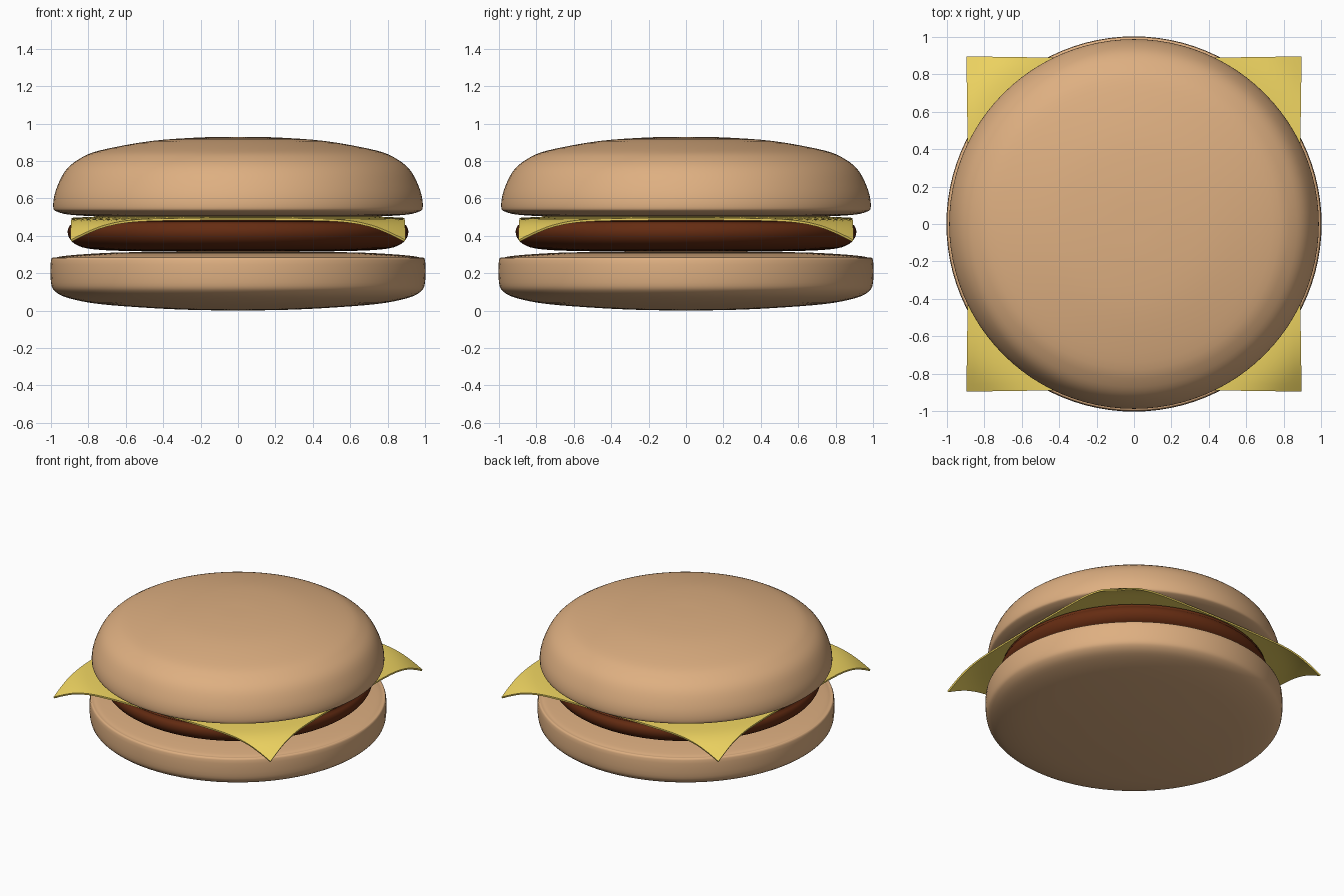
import bpy, bmesh, math
from mathutils import Vector

if "Cube" in bpy.data.objects:
    bpy.data.objects.remove(bpy.data.objects["Cube"])


def material(name, rgb):
    m = bpy.data.materials.new(name)
    m.diffuse_color = (*rgb, 1)
    m.use_nodes = True
    m.node_tree.nodes["Principled BSDF"].inputs["Base Color"].default_value = m.diffuse_color
    return m


def finish(name, bm, mat, smooth=True):
    bmesh.ops.recalc_face_normals(bm, faces=bm.faces)
    me = bpy.data.meshes.new(name)
    bm.to_mesh(me)
    bm.free()
    me.materials.append(mat)
    me.polygons.foreach_set("use_smooth", [smooth] * len(me.polygons))
    ob = bpy.data.objects.new(name, me)
    bpy.context.collection.objects.link(ob)
    return ob


def smooth_profile(pts, steps=4):
    """Catmull-Rom curve through the profile points."""
    p = [Vector(q) for q in pts]
    p = [p[0]] + p + [p[-1]]
    out = []
    for a, b, c, d in zip(p, p[1:], p[2:], p[3:]):
        for i in range(steps):
            t = i / steps
            out.append(0.5 * (2 * b + (c - a) * t + (2 * a - 5 * b + 4 * c - d) * t * t
                              + (3 * b - a - 3 * c + d) * t ** 3))
    return out + [p[-1]]


def lathe(name, pts, mat, segments=96):
    bm = bmesh.new()
    vs = [bm.verts.new((max(r, 0), 0, z)) for r, z in smooth_profile(pts)]
    edges = [bm.edges.new(e) for e in zip(vs, vs[1:])]
    bmesh.ops.spin(bm, geom=vs + edges, cent=(0, 0, 0), axis=(0, 0, 1),
                   angle=math.tau, steps=segments, use_duplicate=False)
    bmesh.ops.remove_doubles(bm, verts=bm.verts, dist=1e-4)
    return finish(name, bm, mat)


bread = material("bread", (0.73, 0.43, 0.22))
meat = material("meat", (0.13, 0.025, 0.006))
yellow = material("cheese_yellow", (0.86, 0.66, 0.12))

# Buns and patty: (radius, height) profiles from bottom centre to top centre
lathe("bottom_bun", [(0, 0), (0.25, 0.004), (0.47, 0.014), (0.74, 0.035), (0.9, 0.065),
                     (0.975, 0.1), (1, 0.15), (1, 0.27), (0.975, 0.283), (0.93, 0.292),
                     (0.8, 0.303), (0.58, 0.312), (0, 0.317)], bread)
lathe("patty", [(0, 0.314), (0.5, 0.317), (0.765, 0.327), (0.87, 0.355), (0.91, 0.41),
                (0.89, 0.463), (0.8, 0.482), (0, 0.488)], meat)
lathe("top_bun", [(0, 0.495), (0.6, 0.5), (0.87, 0.51), (0.965, 0.528), (0.988, 0.555),
                  (0.975, 0.64), (0.925, 0.745), (0.85, 0.81), (0.74, 0.856), (0.47, 0.906),
                  (0.2, 0.926), (0, 0.929)], bread)

# Cheese slice: square grid whose corners droop with distance from the centre
droop = smooth_profile([(0, 0.492), (0.65, 0.492), (0.89, 0.484), (1.04, 0.475),
                        (1.13, 0.45), (1.197, 0.412), (1.262, 0.366)], 6)


def cheese_height(r):
    for a, b in zip(droop, droop[1:]):
        if r <= b.x:
            return a.y + (b.y - a.y) * (r - a.x) / max(b.x - a.x, 1e-6)
    return droop[-1].y


bm = bmesh.new()
bmesh.ops.create_grid(bm, x_segments=48, y_segments=48, size=0.89)
for v in bm.verts:
    v.co.z = cheese_height(v.co.xy.length)
cheese = finish("cheese_slice", bm, yellow)
thick = cheese.modifiers.new("thickness", 'SOLIDIFY')
thick.thickness = 0.012
thick.offset = 1
bpy.context.view_layer.objects.active = cheese
cheese.select_set(True)
bpy.ops.object.modifier_apply(modifier=thick.name)
bpy.ops.object.shade_smooth_by_angle(angle=math.radians(40))
